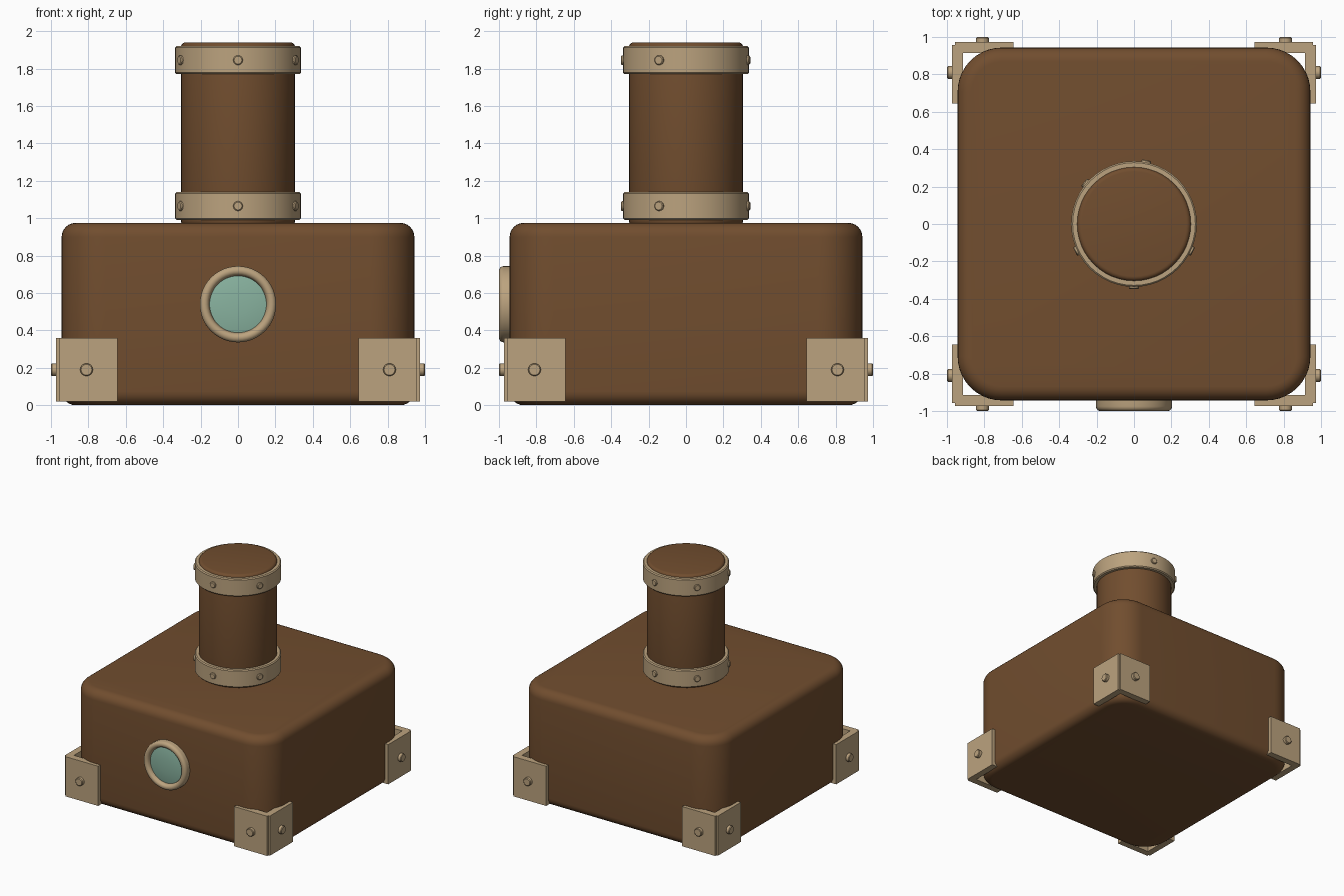
import bpy, bmesh, math
from mathutils import Matrix, Vector

if "Cube" in bpy.data.objects:
    bpy.data.objects.remove(bpy.data.objects["Cube"])


def material(name, rgb):
    m = bpy.data.materials.new(name)
    m.diffuse_color = (*rgb, 1)
    m.use_nodes = True
    m.node_tree.nodes["Principled BSDF"].inputs["Base Color"].default_value = m.diffuse_color
    return m


BROWN = material("brown", (0.165, 0.075, 0.028))
BRASS = material("pale brass", (0.50, 0.365, 0.21))
GLASS = material("green glass", (0.25, 0.45, 0.35))


def finish(name, bm, mat, angle=35):
    bmesh.ops.recalc_face_normals(bm, faces=bm.faces[:])
    me = bpy.data.meshes.new(name)
    bm.to_mesh(me)
    bm.free()
    me.materials.append(mat)
    ob = bpy.data.objects.new(name, me)
    bpy.context.collection.objects.link(ob)
    bpy.ops.object.select_all(action='DESELECT')
    ob.select_set(True)
    bpy.context.view_layer.objects.active = ob
    bpy.ops.object.shade_smooth_by_angle(angle=math.radians(angle))
    return ob


def lathe(name, profile, mat, matrix=Matrix(), n=48, closed=False):
    """Spin a (radius, height) profile around local z."""
    bm = bmesh.new()
    rings = []
    for r, z in profile:
        if r == 0:
            rings.append([bm.verts.new((0, 0, z))] * n)
        else:
            rings.append([bm.verts.new((r * math.cos(2 * math.pi * i / n),
                                        r * math.sin(2 * math.pi * i / n), z)) for i in range(n)])
    pairs = list(zip(rings, rings[1:]))
    if closed:
        pairs.append((rings[-1], rings[0]))
    for a, b in pairs:
        for i in range(n):
            j = (i + 1) % n
            bm.faces.new(list(dict.fromkeys((a[i], a[j], b[j], b[i]))))
    bm.transform(matrix)
    return finish(name, bm, mat)


def stud(name, base, direction, radius, length):
    d = Vector(direction)
    m = Matrix.Translation(base) @ d.to_track_quat('Z', 'Y').to_matrix().to_4x4()
    c = 0.005
    lathe(name, [(0, 0), (radius, 0), (radius, length - c), (radius - c, length), (0, length)], BRASS, m, 16)


def plate(name, lo, hi):
    bm = bmesh.new()
    bmesh.ops.create_cube(bm, size=1)
    for v in bm.verts:
        v.co = [lo[i] if v.co[i] < 0 else hi[i] for i in range(3)]
    finish(name, bm, BRASS)


def arc(cx, cz, r, a0, a1, n=6):
    return [(cx + r * math.cos(math.radians(a0 + (a1 - a0) * i / n)),
             cz + r * math.sin(math.radians(a0 + (a1 - a0) * i / n))) for i in range(n + 1)]


# Body: rounded-square outline, with rounded top and bottom rims
def rounded_square(h, r, n=10):
    pts = []
    for k, (sx, sy) in enumerate(((1, 1), (-1, 1), (-1, -1), (1, -1))):
        pts += arc(sx * (h - r), sy * (h - r), r, 90 * k, 90 * k + 90, n)
    return pts


H, R, E, TOP = 0.943, 0.235, 0.075, 0.975
bm = bmesh.new()
rings = []
for inset, z in arc(-E, E, E, -90, 0) + arc(-E, TOP - E, E, 0, 90):
    rings.append([bm.verts.new((x, y, z)) for x, y in rounded_square(H + inset, R + inset)])
for a, b in zip(rings, rings[1:]):
    for i in range(len(a)):
        j = (i + 1) % len(a)
        bm.faces.new((a[i], a[j], b[j], b[i]))
bm.faces.new(rings[0])
bm.faces.new(rings[-1])
finish("body", bm, BROWN)

# Chimney pipe with softened ends
lathe("chimney", [(0, 0.96), (0.28, 0.96)] + arc(0.28, 0.985, 0.025, -90, 0, 4)
      + arc(0.28, 1.915, 0.025, 0, 90, 4) + [(0, 1.94)], BROWN)

# Chimney bands with rivets
for label, z0 in (("lower", 0.99), ("upper", 1.77)):
    z1, c = z0 + 0.15, 0.008
    lathe(label + "_band", [(0.295, z0), (0.336 - c, z0), (0.336, z0 + c), (0.336, z1 - c),
                            (0.336 - c, z1), (0.295, z1)], BRASS, closed=True)
    for deg in (-90, -25, 79, 140, 205):
        a = math.radians(deg)
        d = Vector((math.cos(a), math.sin(a), 0))
        stud(label + "_band_rivet", d * 0.315 + Vector((0, 0, z0 + 0.075)), d, 0.026, 0.033)

# Porthole on the front face
facing = Matrix.Translation((0, -0.93, 0.54)) @ Matrix.Rotation(math.pi / 2, 4, 'X')
lathe("porthole_rim", [(0.152, 0), (0.204, 0)] + arc(0.179, 0.045, 0.025, 0, 180, 8)
      + [(0.152, 0.04)], BRASS, facing, closed=True)
lathe("porthole_glass", [(0.16, 0.0), (0.16, 0.038), (0.12, 0.046), (0.06, 0.051), (0, 0.053)], GLASS, facing)

# Corner brackets: two plates and two bolts at each corner
for sx in (-1, 1):
    for sy in (-1, 1):
        def span(s, a, b):
            return sorted((s * a, s * b))
        x, y = span(sx, 0.645, 0.957), span(sy, 0.915, 0.972)
        plate("bracket_plate", (x[0], y[0], 0.02), (x[1], y[1], 0.36))
        x, y = span(sx, 0.915, 0.972), span(sy, 0.645, 0.957)
        plate("bracket_plate", (x[0], y[0], 0.02), (x[1], y[1], 0.36))
        stud("bracket_bolt", (sx * 0.81, sy * 0.95, 0.19), (0, sy, 0), 0.034, 0.05)
        stud("bracket_bolt", (sx * 0.95, sy * 0.81, 0.19), (sx, 0, 0), 0.034, 0.05)
